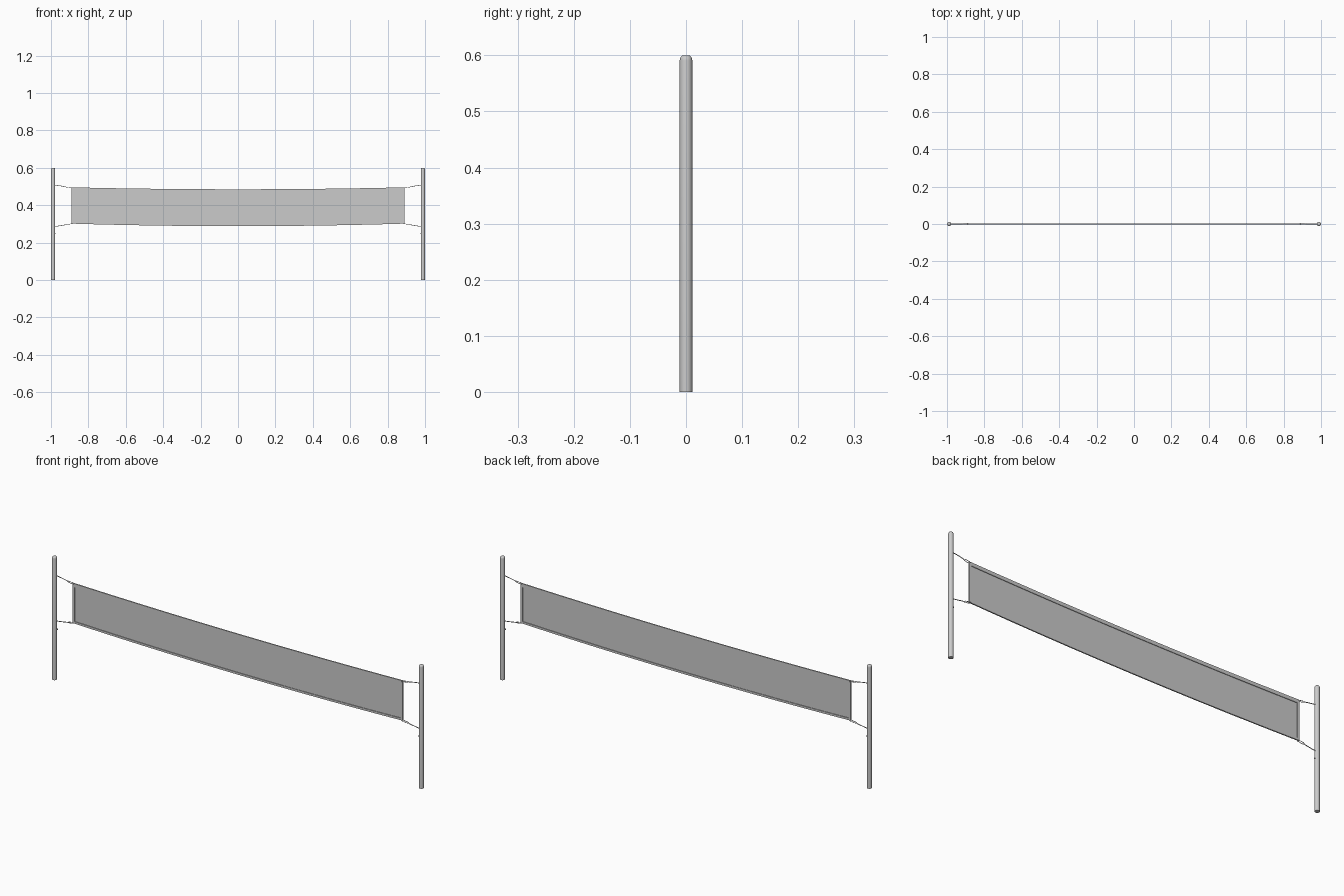
import bpy, math

if "Cube" in bpy.data.objects:
    bpy.data.objects.remove(bpy.data.objects["Cube"])

HALF = 0.89          # half length of the net
POST_X = 0.9887      # post centre
POST_R = 0.0113
XS = [-0.89, -0.78, -0.66, -0.52, -0.36, -0.18, 0, 0.18, 0.36, 0.52, 0.66, 0.78, 0.89]


def top_z(x):
    return 0.485 + 0.0105 * (abs(x) / HALF) ** 2


def bottom_z(x):
    return 0.288 + 0.0135 * (abs(x) / HALF) ** 2


def make_mesh(name, verts, faces, smooth=False):
    me = bpy.data.meshes.new(name)
    me.from_pydata(verts, [], faces)
    me.update()
    ob = bpy.data.objects.new(name, me)
    bpy.context.collection.objects.link(ob)
    if smooth:
        bpy.ops.object.select_all(action='DESELECT')
        bpy.context.view_layer.objects.active = ob
        ob.select_set(True)
        bpy.ops.object.shade_smooth_by_angle(angle=math.radians(40))
    return ob


def lathe(name, x, profile, n=20):
    verts = [(x + r * math.cos(2 * math.pi * i / n), r * math.sin(2 * math.pi * i / n), z)
             for r, z in profile for i in range(n)]
    faces = [(k * n + i, k * n + (i + 1) % n, (k + 1) * n + (i + 1) % n, (k + 1) * n + i)
             for k in range(len(profile) - 1) for i in range(n)]
    faces.append(tuple(reversed(range(n))))
    faces.append(tuple(range((len(profile) - 1) * n, len(profile) * n)))
    return make_mesh(name, verts, faces, True)


def tape(name, xs, low, high, t):
    # closed flat band swept along x between two height functions
    verts, faces = [], []
    for x in xs:
        verts += [(x, -t, low(x)), (x, t, low(x)), (x, t, high(x)), (x, -t, high(x))]
    for k in range(len(xs) - 1):
        a, b = 4 * k, 4 * k + 4
        for i in range(4):
            j = (i + 1) % 4
            faces.append((a + i, b + i, b + j, a + j))
    e = 4 * (len(xs) - 1)
    faces += [(0, 1, 2, 3), (e + 3, e + 2, e + 1, e)]
    return make_mesh(name, verts, faces)


def rope(name, pts, r=0.0018, cyclic=False):
    cu = bpy.data.curves.new(name, 'CURVE')
    cu.dimensions = '3D'
    cu.bevel_depth = r
    cu.bevel_resolution = 1
    cu.use_fill_caps = True
    sp = cu.splines.new('POLY')
    sp.points.add(len(pts) - 1)
    for p, co in zip(sp.points, pts):
        p.co = (*co, 1)
    sp.use_cyclic_u = cyclic
    ob = bpy.data.objects.new(name, cu)
    bpy.context.collection.objects.link(ob)
    return ob


# Net sheet
n = len(XS)
verts = [(x, 0, bottom_z(x) + 0.004) for x in XS] + [(x, 0, top_z(x) - 0.004) for x in XS]
make_mesh("net_sheet", verts, [(i, i + 1, n + i + 1, n + i) for i in range(n - 1)])

# Top and bottom tapes
tape("top_tape", XS, lambda x: top_z(x) - 0.017, top_z, 0.003)
tape("bottom_tape", XS, bottom_z, lambda x: bottom_z(x) + 0.010, 0.003)

for s, side in ((-1, "left"), (1, "right")):
    # Post with rounded top
    prof = [(POST_R, 0), (POST_R, 0.591)]
    prof += [(POST_R - 0.007 + 0.007 * math.cos(a), 0.591 + 0.009 * math.sin(a))
             for a in (math.pi / 8 * i for i in range(1, 5))]
    lathe(side + "_post", s * POST_X, prof)

    # Side tape
    tape(side + "_side_tape", sorted((s * 0.890, s * 0.879)), bottom_z, top_z, 0.0032)

    # Tie ropes that split around each net corner
    for level, z0, z1 in (("upper", 0.508, 0.492), ("lower", 0.286, 0.301)):
        zm = z0 + (z1 - z0) * 0.62
        rope(f"{side}_{level}_rope", [(s * 0.982, 0, z0), (s * 0.948, 0, (z0 + zm) / 2),
                                      (s * 0.922, 0, zm)])
        rope(f"{side}_{level}_loop", [(s * 0.922, 0, zm), (s * 0.912, -0.005, zm + (z1 - zm) * 0.4),
                                      (s * 0.886, -0.005, z1), (s * 0.886, 0.005, z1),
                                      (s * 0.912, 0.005, zm + (z1 - zm) * 0.4)], 0.0014, True)

    # Small cleat on the inside of the post
    rope(side + "_cleat", [(s * 0.980, 0, 0.250), (s * 0.973, 0, 0.250),
                           (s * 0.973, 0, 0.245)], 0.0016)
